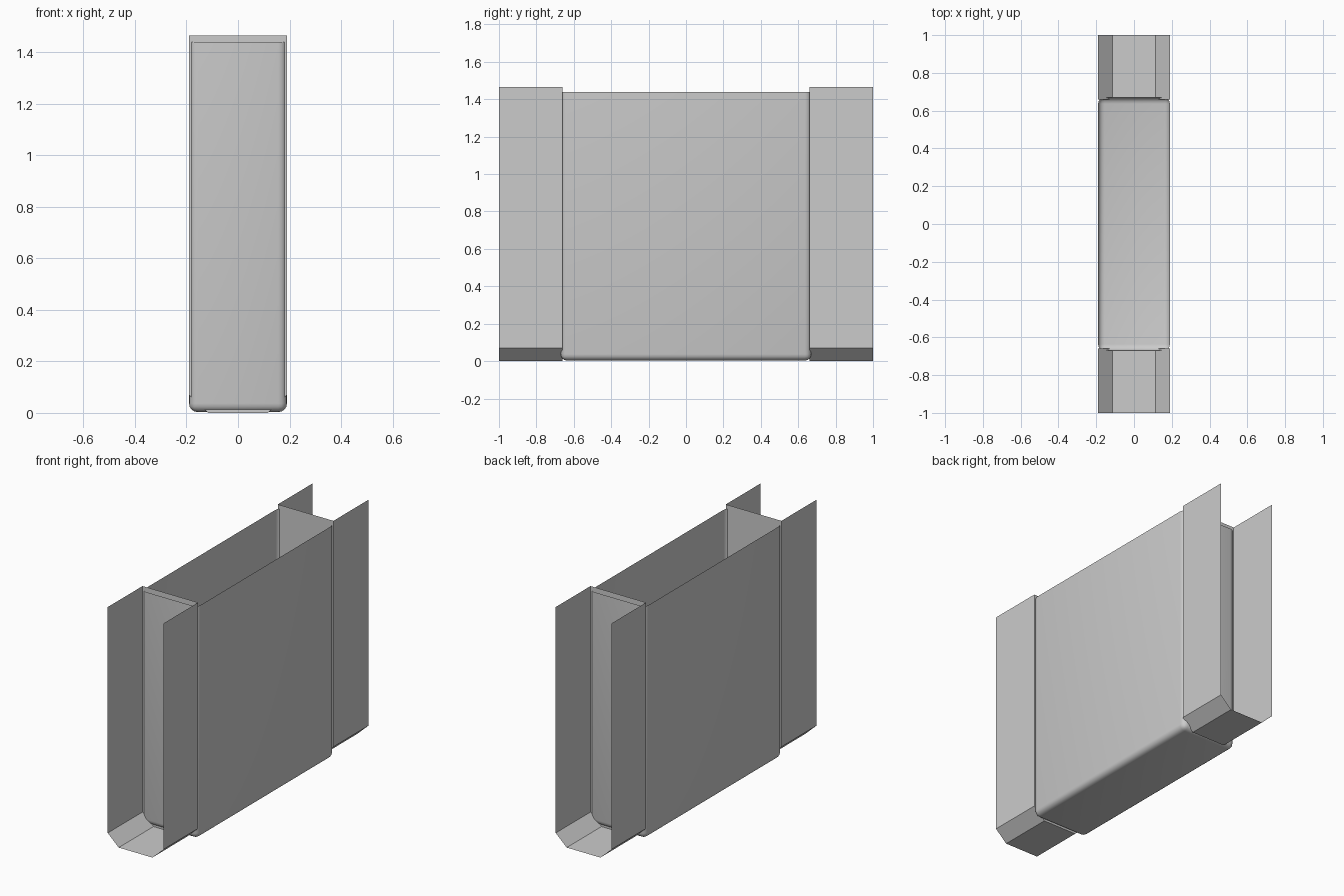
import bpy, bmesh

if "Cube" in bpy.data.objects:
    bpy.data.objects.remove(bpy.data.objects["Cube"])

HX, END, JOIN = 0.19, 1.0, 0.66      # half width, outer end, channel start
TANK_Y, TANK_TOP, CH_TOP = 0.67, 1.44, 1.465


def add_object(name, bm):
    mesh = bpy.data.meshes.new(name)
    bm.to_mesh(mesh)
    bm.free()
    obj = bpy.data.objects.new(name, mesh)
    bpy.context.collection.objects.link(obj)
    return obj


# Open-topped tank with rounded vertical and bottom edges
bm = bmesh.new()
bmesh.ops.create_cube(bm, size=1)
for v in bm.verts:
    v.co.x *= 2 * HX
    v.co.y *= 2 * TANK_Y
    v.co.z = TANK_TOP if v.co.z > 0 else 0.003
lid = [f for f in bm.faces if f.normal.z > 0.9]
bmesh.ops.delete(bm, geom=lid, context='FACES')
edges = [e for e in bm.edges if len(e.link_faces) == 2]
bmesh.ops.bevel(bm, geom=edges, offset=0.034, offset_type='OFFSET',
                segments=4, profile=0.5, affect='EDGES')
tank = add_object("tank", bm)
bpy.context.view_layer.objects.active = tank
tank.select_set(True)
bpy.ops.object.shade_smooth_by_angle(angle=0.6)
tank.select_set(False)

# U-shaped end channels with chamfered floor, closed by a plate at the tank
profile = [(-HX, CH_TOP), (-HX, 0.07), (-0.115, 0),
           (0.115, 0), (HX, 0.07), (HX, CH_TOP)]


def end_channel(name, side):
    bm = bmesh.new()
    inner = [bm.verts.new((x, side * JOIN, z)) for x, z in profile]
    outer = [bm.verts.new((x, side * END, z)) for x, z in profile]
    for i in range(len(profile) - 1):
        bm.faces.new((inner[i], inner[i + 1], outer[i + 1], outer[i]))
    bm.faces.new(inner)
    bmesh.ops.recalc_face_normals(bm, faces=bm.faces[:])
    return add_object(name, bm)


end_channel("front_channel", -1)
end_channel("back_channel", 1)
